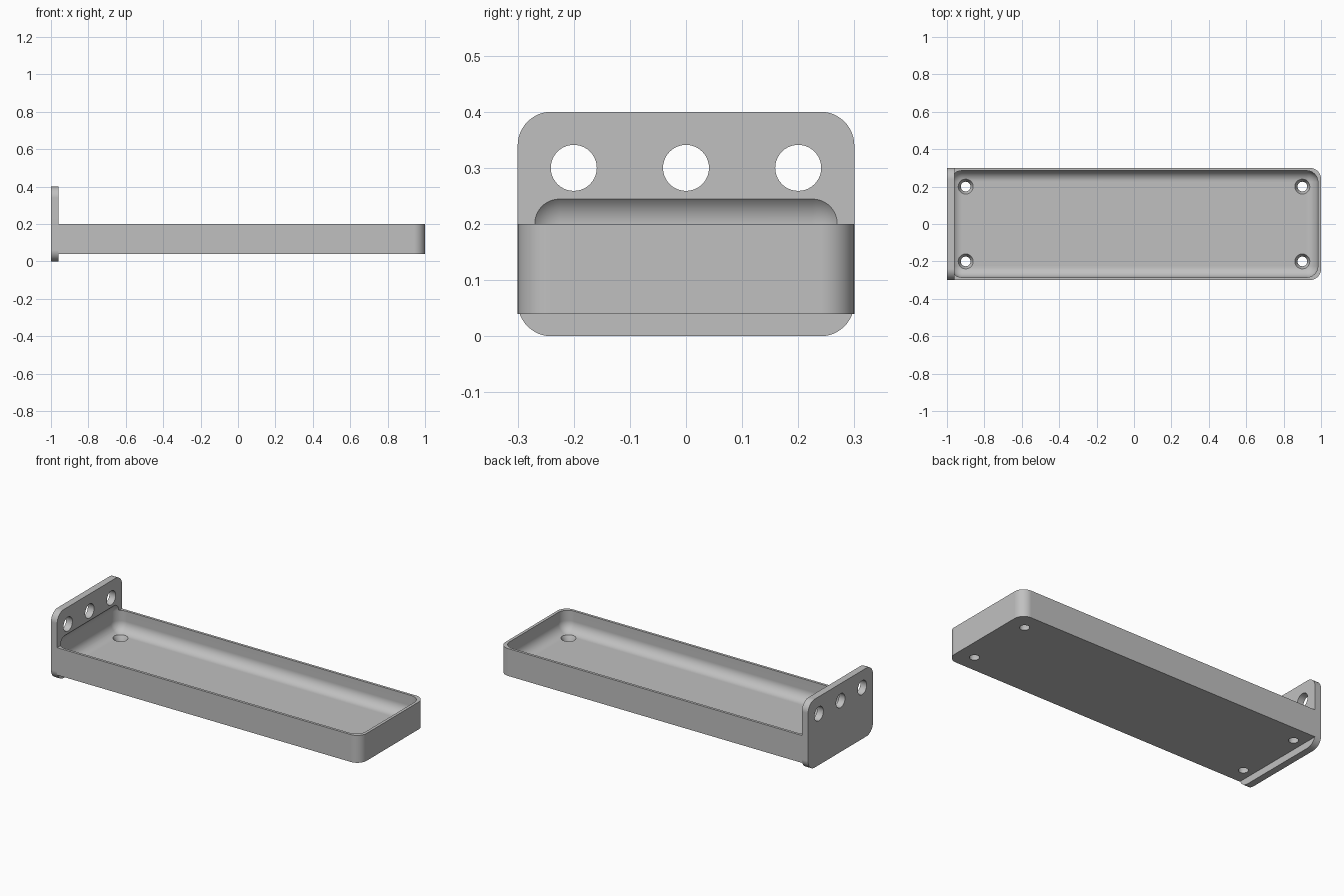
import bpy
import bmesh
from math import pi, sin, cos, radians
from mathutils import Matrix, Vector

cube = bpy.data.objects.get("Cube")
if cube:
    bpy.data.objects.remove(cube, do_unlink=True)

grey = bpy.data.materials.new("light_grey")
grey.use_nodes = True
colour = (0.53, 0.53, 0.53, 1)
grey.diffuse_color = colour
grey.node_tree.nodes["Principled BSDF"].inputs["Base Color"].default_value = colour

FLOOR, RADIUS, PLATE_X = 0.08, 0.06, -0.96


def new_object(name, bm):
    bmesh.ops.recalc_face_normals(bm, faces=bm.faces)
    mesh = bpy.data.meshes.new(name)
    bm.to_mesh(mesh)
    bm.free()
    mesh.materials.append(grey)
    obj = bpy.data.objects.new(name, mesh)
    bpy.context.collection.objects.link(obj)
    return obj


def rounded_box(name, low, high, pick):
    """Box between two corners, with the edges chosen by pick rounded."""
    low, high = Vector(low), Vector(high)
    bm = bmesh.new()
    bmesh.ops.create_cube(bm, size=1)
    bmesh.ops.scale(bm, vec=high - low, verts=bm.verts)
    bmesh.ops.translate(bm, vec=(low + high) / 2, verts=bm.verts)
    edges = [e for e in bm.edges if pick(e.verts[0].co, e.verts[1].co)]
    bmesh.ops.bevel(bm, geom=edges, offset=RADIUS, segments=12,
                    profile=0.5, affect='EDGES')
    return new_object(name, bm)


def turned_cutter(name, profile, matrix, sides=40):
    """Solid of rings given as (radius, height), placed by a matrix."""
    bm = bmesh.new()
    rings = [[bm.verts.new((r * cos(2 * pi * i / sides), r * sin(2 * pi * i / sides), h))
              for i in range(sides)] for r, h in profile]
    for a, b in zip(rings, rings[1:]):
        for i in range(sides):
            j = (i + 1) % sides
            bm.faces.new((a[i], a[j], b[j], b[i]))
    bm.faces.new(rings[0])
    bm.faces.new(rings[-1])
    bm.transform(matrix)
    return new_object(name, bm)


def cut(obj, cutters):
    for cutter in cutters:
        mod = obj.modifiers.new("cut", 'BOOLEAN')
        mod.operation = 'DIFFERENCE'
        mod.solver = 'EXACT'
        mod.object = cutter
    bpy.context.view_layer.update()
    graph = bpy.context.evaluated_depsgraph_get()
    mesh = bpy.data.meshes.new_from_object(obj.evaluated_get(graph))
    obj.modifiers.clear()
    obj.data = mesh


# Mounting plate, rounded at its four upright corners
plate = rounded_box("mounting_plate", (-1, -0.3, 0), (PLATE_X, 0.3, 0.4),
                    lambda a, b: abs(a.x - b.x) > 0.01)

# Tray, rounded at the free end only
tray = rounded_box("tray", (PLATE_X, -0.3, 0.04), (1, 0.3, 0.2),
                   lambda a, b: abs(a.z - b.z) > 0.01 and a.x > 0)

# Hollow with rounded edges, which also bites into the plate
hollow = rounded_box("hollow_cutter", (-0.98, -0.285, FLOOR), (0.983, 0.285, 0.26),
                     lambda a, b: True)

# Plate holes and countersunk floor holes
plate_holes = [turned_cutter("plate_hole_cutter", [(0.041, -0.1), (0.041, 0.1)],
                             Matrix.Translation((-0.98, y, 0.3)) @ Matrix.Rotation(pi / 2, 4, 'Y'))
               for y in (-0.2, 0, 0.2)]
sink = [(0.026, 0), (0.026, FLOOR - 0.025), (0.04, FLOOR), (0.04, FLOOR + 0.04)]
floor_holes = [turned_cutter("floor_hole_cutter", sink, Matrix.Translation((x, y, 0)))
               for x in (-0.9, 0.9) for y in (-0.2, 0.2)]

cut(plate, [hollow] + plate_holes)
cut(tray, [hollow] + floor_holes)

for helper in [hollow] + plate_holes + floor_holes:
    bpy.data.objects.remove(helper, do_unlink=True)

# Smooth curves with crisp edges
for obj in (plate, tray):
    bpy.ops.object.select_all(action='DESELECT')
    obj.select_set(True)
    bpy.context.view_layer.objects.active = obj
    bpy.ops.object.shade_smooth_by_angle(angle=radians(30))
    weighted = obj.modifiers.new("weighted_normals", 'WEIGHTED_NORMAL')
    weighted.keep_sharp = True
